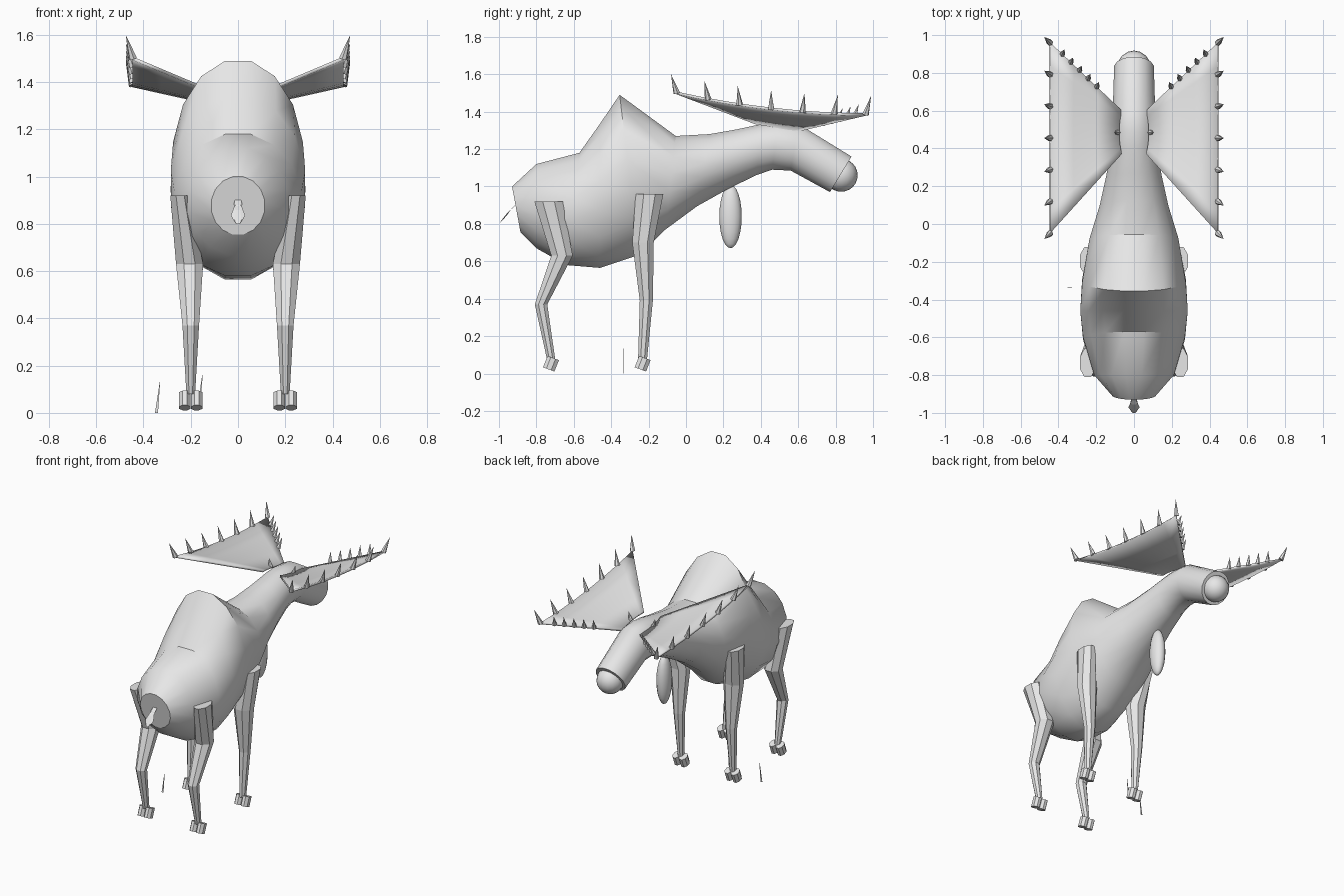
import bpy, bmesh, math
from mathutils import Vector, Matrix

cube = bpy.data.objects.get("Cube")
if cube:
    bpy.data.objects.remove(cube, do_unlink=True)

grey = bpy.data.materials.new("plain_grey")
grey.use_nodes = True
grey.diffuse_color = (0.8, 0.8, 0.8, 1)
grey.node_tree.nodes["Principled BSDF"].inputs["Base Color"].default_value = (0.8, 0.8, 0.8, 1)


def finish(name, bm, smooth=None, recalc=True):
    """Turn a bmesh into an object, optionally smooth below an angle."""
    if recalc:
        bmesh.ops.recalc_face_normals(bm, faces=bm.faces[:])
    mesh = bpy.data.meshes.new(name)
    bm.to_mesh(mesh)
    bm.free()
    mesh.materials.append(grey)
    obj = bpy.data.objects.new(name, mesh)
    bpy.context.scene.collection.objects.link(obj)
    if smooth:
        bpy.ops.object.select_all(action='DESELECT')
        obj.select_set(True)
        bpy.context.view_layer.objects.active = obj
        bpy.ops.object.shade_smooth_by_angle(angle=math.radians(smooth))
    return obj


def loft(bm, rings):
    """Skin a list of equal point rings and cap both ends."""
    rows = [[bm.verts.new(p) for p in ring] for ring in rings]
    n = len(rows[0])
    for a, b in zip(rows, rows[1:]):
        for i in range(n):
            j = (i + 1) % n
            bm.faces.new((a[i], a[j], b[j], b[i]))
    bm.faces.new(rows[0])
    bm.faces.new(rows[-1])


def oval(centre, half_x, half_v, sides, turn=0.5):
    """Oval ring spanned by the x axis and the vector half_v."""
    ring = []
    for i in range(sides):
        a = 2 * math.pi * (i + turn) / sides
        ring.append(centre + Vector((half_x * math.sin(a), 0, 0)) + half_v * math.cos(a))
    return ring


def cone(bm, base, tip, r, sides=6):
    d = Vector(tip) - Vector(base)
    m = Matrix.Translation((Vector(base) + Vector(tip)) / 2) @ d.to_track_quat('Z', 'Y').to_matrix().to_4x4()
    bmesh.ops.create_cone(bm, cap_ends=True, segments=sides, radius1=r, radius2=0,
                          depth=d.length, matrix=m)


def ellipsoid(name, centre, radii):
    bm = bmesh.new()
    bmesh.ops.create_uvsphere(bm, u_segments=16, v_segments=12, radius=1,
                              matrix=Matrix.Translation(centre) @ Matrix.Diagonal((*radii, 1)))
    return finish(name, bm, 60)


# Body, neck and muzzle: top y, top z, bottom y, bottom z, half width
sections = [
    (-.93, 1.0, -.885, .755, .115), (-.80, 1.12, -.80, .67, .215),
    (-.57, 1.18, -.64, .58, .275), (-.46, 1.335, -.46, .565, .29),
    (-.355, 1.49, -.25, .635, .28), (-.055, 1.27, -.11, .77, .24),
    (.125, 1.28, .06, .895, .185), (.27, 1.305, .23, .99, .15),
    (.41, 1.335, .375, 1.06, .125), (.49, 1.342, .46, 1.09, .12),
    (.60, 1.335, .56, 1.085, .115), (.885, 1.16, .77, .97, .107),
]
bm = bmesh.new()
rings = []
for ty, tz, by, bz, w in sections:
    top, bottom = Vector((0, ty, tz)), Vector((0, by, bz))
    rings.append(oval((top + bottom) / 2, w, (top - bottom) * 0.51, 16))
loft(bm, rings)
finish("body", bm, 30)

# Nose and the hanging throat flap
ellipsoid("nose", (0, .83, 1.06), (.088, .088, .088))
ellipsoid("throat_flap", (0, .238, .84), (.045, .06, .17))

# Tail
bm = bmesh.new()
slant = Vector((0, .7, .7))
loft(bm, [oval(Vector((0, y, z)), r, slant * r, 6)
          for y, z, r in [(-.90, .91, .014), (-.945, .87, .018), (-.97, .835, .03), (-.99, .81, .016)]])
finish("tail", bm)

# Legs: z, centre x, half x, centre y, half y
front_leg = [(.96, .245, .045, -.195, .08), (.70, .205, .068, -.23, .062),
             (.39, .2, .038, -.212, .038), (.08, .2, .02, -.232, .026)]
hind_leg = [(.92, .245, .045, -.735, .082), (.63, .205, .062, -.663, .062),
            (.37, .2, .038, -.775, .036), (.08, .2, .02, -.722, .024)]


def build_leg(name, levels, side):
    bm = bmesh.new()
    loft(bm, [oval(Vector((side * x, y, z)), hx, Vector((0, hy, 0)), 8)
              for z, x, hx, y, hy in levels])
    finish(name, bm)
    # Two-toed hoof, leaning back towards the sole
    bm = bmesh.new()
    z, x, _, y, _ = levels[-1]
    for toe in (-1, 1):
        cx = side * x + toe * .025
        half = Vector((0, .033, -.012))
        loft(bm, [oval(Vector((cx, y - .012, .022)), .026, half, 8),
                  oval(Vector((cx, y + .012, .083)), .026, half, 8)])
    finish(name + "_hoof", bm)


for side, label in ((1, "left"), (-1, "right")):
    build_leg(label + "_front_leg", front_leg, side)
    build_leg(label + "_hind_leg", hind_leg, side)


# Antlers: a sheet from a short inner edge to a long, sagging outer edge
def antler_point(u, v, side):
    inner = Vector((.065 + .06 * v * (1 - v), .37 + .23 * v, 1.34 - .04 * v))
    outer = Vector((.445, -.05 + 1.01 * v, 1.5 - .115 * v - .11 * v * (1 - v)))
    p = inner.lerp(outer, u)
    return Vector((p.x * side, p.y, p.z))


for side, label in ((1, "left"), (-1, "right")):
    bm = bmesh.new()
    steps = 8
    grid = [[bm.verts.new(antler_point(u / 3, v / steps, side)) for v in range(steps + 1)]
            for u in range(4)]
    for a, b in zip(grid, grid[1:]):
        for v in range(steps):
            bm.faces.new((a[v], b[v], b[v + 1], a[v + 1]))
    palm = finish(label + "_antler", bm, 30)
    solid = palm.modifiers.new("thickness", 'SOLIDIFY')
    solid.thickness = .014
    solid.offset = 0

    # Points along the outer edge and the forward edge
    bm = bmesh.new()
    for i in range(7):
        v = i / 6
        base = antler_point(1, v, side)
        cone(bm, base, base + Vector((.03 * side, .06 * v - .03, .1)), .018)
    for i in range(5):
        base = antler_point(.35 + .12 * i, 1, side)
        cone(bm, base, base + Vector((-.012 * side, .025, .07)), .016)
    base = antler_point(.02, .5, side)
    cone(bm, base, base + Vector((.015 * side, 0, .06)), .016)
    finish(label + "_antler_points", bm)

# Two thin grass blades by the right feet
for name, x, y, z in (("outer_blade", -.345, -.335, 0), ("inner_blade", -.165, -.25, .03)):
    bm = bmesh.new()
    loft(bm, [oval(Vector((x, y, z)), .009, Vector((0, .002, 0)), 4),
              oval(Vector((x + .015, y, z + .135)), .001, Vector((0, .001, 0)), 4)])
    finish(name, bm)
